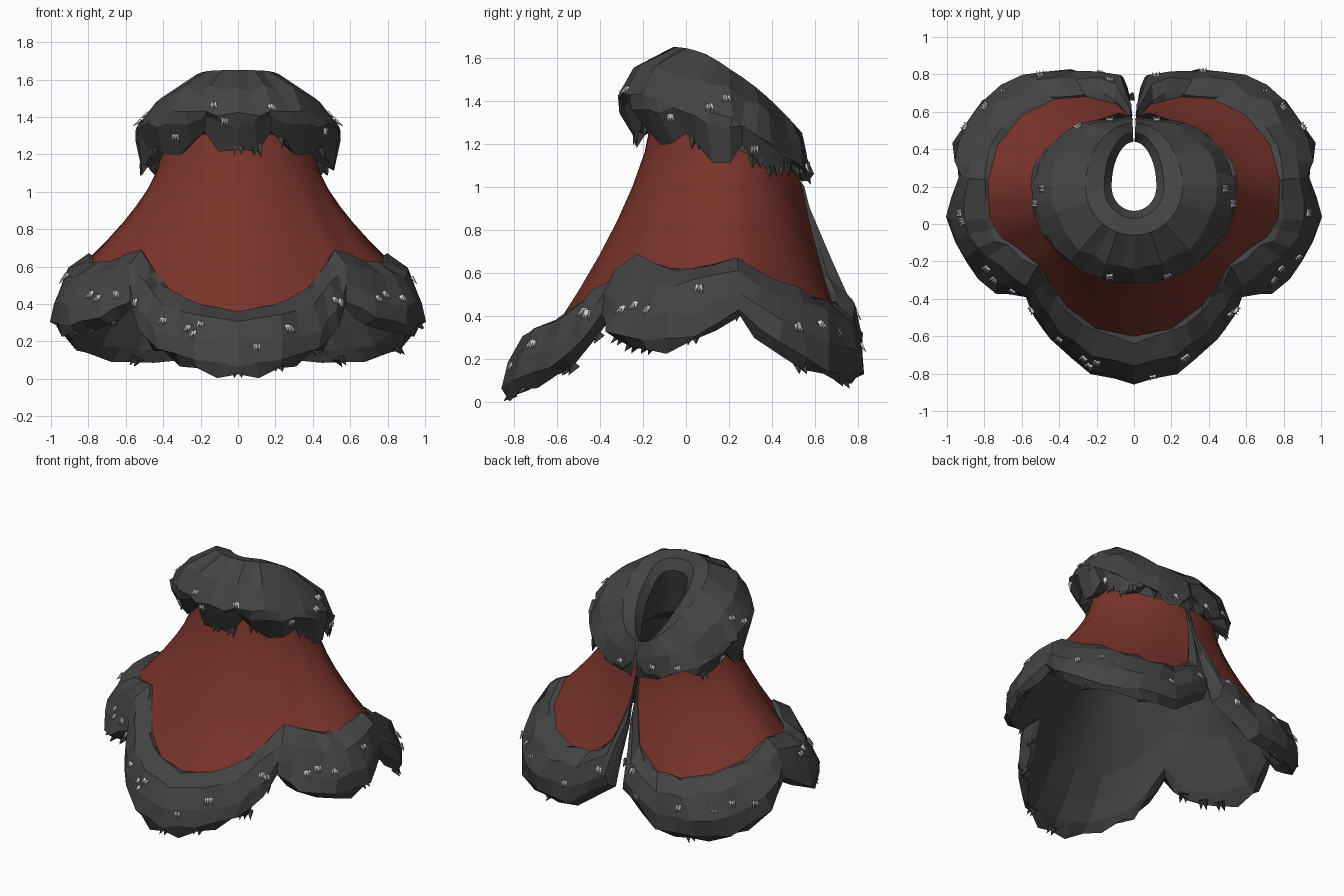
import bpy, bmesh, math, random
from mathutils import Vector, Matrix
from mathutils.bvhtree import BVHTree

random.seed(4)
if "Cube" in bpy.data.objects:
    bpy.data.objects.remove(bpy.data.objects["Cube"])

UP = Vector((0, 0, 1))
AXIS = Vector((0, 0.2, 0))


def material(name, colour):
    mat = bpy.data.materials.new(name)
    mat.use_nodes = True
    mat.diffuse_color = (*colour, 1)
    mat.node_tree.nodes["Principled BSDF"].inputs["Base Color"].default_value = (*colour, 1)
    return mat


red = material("red cloth", (0.195, 0.034, 0.024))
grey = material("charcoal fur", (0.056, 0.056, 0.056))
white = material("pale hair", (0.65, 0.65, 0.65))


def add_object(name, mesh, mat):
    mesh.materials.append(mat)
    obj = bpy.data.objects.new(name, mesh)
    bpy.context.collection.objects.link(obj)
    return obj


def loft(name, columns, mat, flip=False, smooth=False):
    """Skin a row of sections with quads and mirror the half to the other side."""
    rows = len(columns[0])
    verts = [p for column in columns for p in column]
    faces = []
    for c in range(len(columns) - 1):
        for r in range(rows - 1):
            a, b = c * rows + r, (c + 1) * rows + r
            quad = (a, a + 1, b + 1, b)
            faces.append(quad[::-1] if flip else quad)
    mesh = bpy.data.meshes.new(name)
    mesh.from_pydata(verts, [], faces)
    obj = add_object(name, mesh, mat)
    obj.modifiers.new("mirror", "MIRROR").use_axis[0] = True
    if smooth:
        for poly in mesh.polygons:
            poly.use_smooth = True
    return BVHTree.FromPolygons(verts, faces)


def radial(p):
    v = Vector((p.x, p.y - AXIS.y, 0))
    return v.normalized()


def ring(theta, width, front, back, z):
    """Point on an egg-shaped ring, from the front (0) to the back slit (pi)."""
    depth = front if math.cos(theta) > 0 else back
    return Vector((width * math.sin(theta), AXIS.y - depth * math.cos(theta), z))


def jitter(p, amount):
    q = p + Vector([random.uniform(-amount, amount) for _ in range(3)])
    q.x = max(q.x, 0.006) if p.x > 0.001 else 0
    return q


# Cloth edge and fur edge along half the hem, from front centre to back slit
HEM = [
    ((0, -.6, .36), (0, -.82, .02)),
    ((.2, -.56, .38), (.22, -.76, .05)),
    ((.36, -.44, .47), (.41, -.58, .12)),
    ((.44, -.33, .57), (.49, -.45, .25)),
    ((.51, -.22, .68), (.53, -.35, .39)),
    ((.62, -.13, .64), (.69, -.34, .27)),
    ((.71, -.07, .62), (.87, -.19, .24)),
    ((.77, .02, .62), (.97, .04, .26)),
    ((.78, .23, .66), (.89, .25, .39)),
    ((.73, .42, .56), (.92, .41, .22)),
    ((.6, .58, .49), (.78, .64, .11)),
    ((.42, .67, .45), (.57, .75, .09)),
    ((.25, .68, .46), (.31, .77, .1)),
    ((.09, .64, .58), (.045, .73, .29)),
    ((.025, .57, .85), (.01, .62, .66)),
    ((.01, .53, 1.03), (.01, .55, 1)),
]
hem = [(Vector(a), Vector(b)) for a, b in HEM]
fine = []
for (a, b), (c, d) in zip(hem, hem[1:]):
    fine += [(a, b), ((a + c) / 2, (b + d) / 2)]
fine.append(hem[-1])


# Flared cloth body and the lining inside it
def cloth_column(h, inset, steps=7):
    theta = math.atan2(h.x, AXIS.y - h.y)
    neck = ring(theta, .41, .36, .33, 1.32 - .13 * (1 - math.cos(theta)))
    points = []
    for i in range(steps):
        s = i / (steps - 1)
        p = neck.lerp(h, s ** 1.45)
        p.z = neck.z + (h.z - neck.z) * s
        points.append(p - radial(p) * inset)
    return points


INSET = .025
loft("cape_body", [cloth_column(h, 0) for h, _ in fine], red, smooth=True)
loft("cape_lining", [cloth_column(h, INSET) for h, _ in fine], grey, flip=True, smooth=True)

# Puffy fur trim along the hem and up the slit
fringe_spots = []
trim = []
for i, (h, o) in enumerate(fine):
    d = o - h
    out = radial(h) + UP * .7
    out = (out - d * (out.dot(d) / d.length_squared)).normalized()
    t = .1 * min(1, (d.length / .33) ** 2)
    tip = 1 + (random.uniform(0, .1) if i % 2 else -.04)
    section = [h]
    for along, lift in ((.03, .25), (.3, .95), (.7, 1), (.95, .6), (tip, 0)):
        section.append(jitter(h + d * along + out * t * lift, .16 * t))
    for along in (.8, .4):
        section.append(h + d * along - out * .2 * t)
    section.append(h - radial(h) * INSET)
    trim.append(section)
    if d.length > .25:
        fringe_spots.append((section[5], out, d.normalized()))
trim_tree = loft("hem_fur", trim, grey)

# Thick fur collar, open at the back
collar = []
COUNT = 18
for i in range(COUNT + 1):
    theta = min(math.pi * i / COUNT, math.pi - .03)
    fall = (1 - math.cos(theta)) / 2
    crest = 1.65 - .4 * fall ** 2
    low = 1.23 - .2 * fall + (-.02, .0, .08, .03)[i % 4]
    section = [
        ring(theta, .36, .32, .31, 1.14 - .12 * fall),
        ring(theta, .2, .2, .28, 1.24 - .1 * fall),
        ring(theta, .12, .13, .24, crest - .09),
        ring(theta, .16, .17, .29, crest - .02),
        ring(theta, .26, .26, .34, crest),
    ]
    rough = [
        ring(theta, .45, .44, .365, crest - .1),
        ring(theta, .55, .51, .38, crest - .23),
        ring(theta, .56, .51, .385, (crest + low) / 2 - .07),
        ring(theta, .51, .43, .375, low),
    ]
    section += [jitter(p, .018) for p in rough]
    section.append(ring(theta, .38, .33, .31, low + .06))
    collar.append(section)
    if i < COUNT:
        fringe_spots.append((section[8], radial(section[6]), -UP))
collar_tree = loft("collar_fur", collar, grey)


# Small tufts: bundles of slim spikes lying along the fur
def tufts(name, spots, mat, blades, radius, length, lift):
    bm = bmesh.new()
    for point, out, along in spots:
        side = out.cross(along).normalized()
        for k in range(blades):
            spread = k - (blades - 1) / 2
            aim = (along + out * .3 + side * spread * .2).normalized()
            spin = UP.rotation_difference(aim).to_matrix().to_4x4()
            place = point + side * spread * radius * 1.3 + out * lift
            bmesh.ops.create_cone(bm, cap_ends=True, segments=4, radius1=radius, radius2=0,
                                  depth=length * random.uniform(.8, 1.1),
                                  matrix=Matrix.Translation(place) @ spin)
    mesh = bpy.data.meshes.new(name)
    bm.to_mesh(mesh)
    bm.free()
    return add_object(name, mesh, mat)


def mirrored(spot):
    return tuple(Vector((-v.x, v.y, v.z)) for v in spot)


# Pale tufts, dropped onto the fur from the front, the sides and the back
FRONT = [(-.13, 1.45), (-.07, 1.37), (.18, 1.44), (-.33, 1.29), (.46, 1.32), (-.92, .54), (-.65, .44),
         (-.4, .3), (-.2, .28), (-.24, .23), (.1, .16), (.28, .26), (.52, .41), (.88, .42)]
SIDE = [(.11, 1.36), (.19, 1.4), (.32, 1.17), (.06, .52), (-.3, .42), (-.24, .44), (-.46, .4),
        (-.72, .26), (.52, .34), (.63, .35), (.7, .32)]
BACK = [(-.13, 1.1), (-.3, 1.12), (.12, 1.08), (-.5, .3), (-.18, .3), (-.13, .45), (.12, .4), (.37, .25)]
rays = [(abs(x), -3, z, x) for x, z in FRONT]
rays += [(3, y, z, s) for y, z in SIDE for s in (1, -1)]
rays += [(abs(x), 3, z, x) for x, z in BACK]
pale = []
for x, y, z, half in rays:
    aim = Vector((-1, 0, 0)) if x > 2 else Vector((0, -math.copysign(1, y), 0))
    tree = collar_tree if z > .9 else trim_tree
    point, normal, _, _ = tree.ray_cast(Vector((x, y, z)), aim)
    if point:
        if normal.dot(aim) > 0:
            normal = -normal
        spot = (point, normal, (-UP + normal * normal.z).normalized())
        pale.append(spot if half > 0 else mirrored(spot))
tufts("pale_tufts", pale, white, 3, .011, .055, .01)

edge = fringe_spots + [mirrored(s) for s in fringe_spots]
tufts("fringe_tufts", random.sample(edge, 26), grey, 2, .025, .065, 0)
